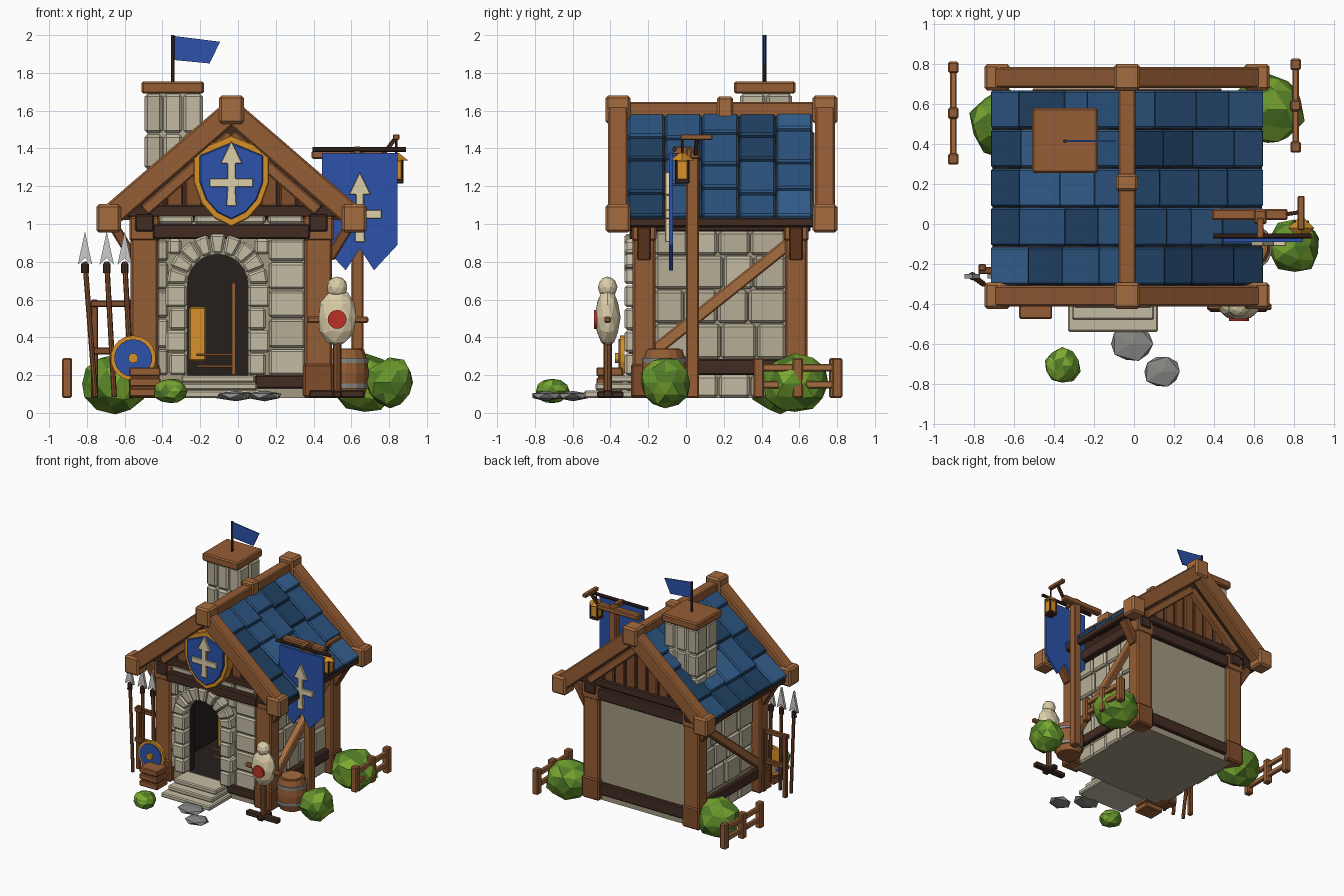
import bpy, bmesh, math, random
from mathutils import Vector, Matrix

if "Cube" in bpy.data.objects:
    bpy.data.objects.remove(bpy.data.objects["Cube"])
random.seed(4)
COL = dict(stone=(.55, .5, .37), stone2=(.46, .42, .3), wall=(.36, .32, .22), wood=(.3, .11, .035), wood2=(.22, .075, .025),
           light=(.38, .15, .05), dark=(.055, .025, .016), black=(.02, .014, .012), roof1=(.025, .09, .22),
           roof2=(.035, .12, .28), roof3=(.015, .055, .13), blue=(.025, .085, .4), gold=(.68, .28, .02), cream=(.72, .62, .4),
           leaf1=(.13, .3, .025), leaf2=(.08, .2, .02), leaf3=(.2, .4, .03), rock=(.24, .24, .23), red=(.5, .03, .02), steel=(.55, .55, .56))
MAT = {}
for k, c in COL.items():
    MAT[k] = bpy.data.materials.new(k)
    MAT[k].diffuse_color = (*c, 1)

def finish(bm, name, mats, bevel=0):
    bmesh.ops.recalc_face_normals(bm, faces=bm.faces)
    me = bpy.data.meshes.new(name)
    bm.to_mesh(me)
    bm.free()
    for m in mats.split():
        me.materials.append(MAT[m])
    ob = bpy.data.objects.new(name, me)
    bpy.context.collection.objects.link(ob)
    if bevel:
        b = ob.modifiers.new("bevel", 'BEVEL')
        b.width, b.segments = bevel, 1
    return ob

def add_box(bm, x0, x1, y0, y1, z0, z1, mi=0):
    m = Matrix.Translation(((x0+x1)/2, (y0+y1)/2, (z0+z1)/2)) @ Matrix.Diagonal((x1-x0, y1-y0, z1-z0, 1))
    vs = bmesh.ops.create_cube(bm, size=1, matrix=m)['verts']
    for f in {f for v in vs for f in v.link_faces}:
        f.material_index = mi

def box(name, mat, x0, x1, y0, y1, z0, z1, bevel=.008):
    bm = bmesh.new()
    add_box(bm, x0, x1, y0, y1, z0, z1)
    return finish(bm, name, mat, bevel)

def axis_matrix(a, b):
    a, b = Vector(a), Vector(b)
    return Matrix.Translation((a+b)/2) @ (b-a).to_track_quat('Z', 'Y').to_matrix().to_4x4(), (b-a).length

def beam(name, mat, a, b, w, h, bevel=.008):
    m, l = axis_matrix(a, b)
    bm = bmesh.new()
    bmesh.ops.create_cube(bm, size=1, matrix=m @ Matrix.Diagonal((w, h, l, 1)))
    return finish(bm, name, mat, bevel)

def rod(name, mat, a, b, r1, r2=None, n=10, bevel=0):
    m, l = axis_matrix(a, b)
    bm = bmesh.new()
    bmesh.ops.create_cone(bm, cap_ends=True, segments=n, radius1=r1, radius2=r1 if r2 is None else r2, depth=l, matrix=m)
    return finish(bm, name, mat, bevel)

def prism(name, mat, pts, y0, y1, bevel=0):
    bm = bmesh.new()
    f = bm.faces.new([bm.verts.new((x, y0, z)) for x, z in pts])
    ext = bmesh.ops.extrude_face_region(bm, geom=[f])['geom']
    bmesh.ops.translate(bm, vec=(0, y1-y0, 0), verts=[v for v in ext if isinstance(v, bmesh.types.BMVert)])
    return finish(bm, name, mat, bevel)

def blob(name, mats, c, s, sub=2, jit=.12):
    bm = bmesh.new()
    bmesh.ops.create_icosphere(bm, subdivisions=sub, radius=1)
    for v in bm.verts:
        v.co = Vector(c) + Vector(p*q for p, q in zip(v.co * random.uniform(1-jit, 1+jit*.5), s))
    for f in bm.faces:
        f.material_index = random.randrange(len(mats.split()))
    return finish(bm, name, mats)

CX = -.035   # house centre line

# hollow house core with arched doorway
core = box("house_core", "wall black", -.48, .41, -.25, .61, .08, 1.02, 0)
DX, DZ, DR = -.108, .68, .16
arch = [(DX+DR*math.cos(math.pi*i/12), DZ+DR*math.sin(math.pi*i/12)) for i in range(13)]
cut1 = prism("door_cutter", "wall black", [(DX+DR, .2)] + arch + [(DX-DR, .2)], -.4, 0)
cut2 = box("room_cutter", "wall black", -.43, .36, -.19, .56, .2, .96, 0)
for c in (cut2, cut1):
    for p in c.data.polygons:
        p.material_index = 1
    c.hide_render = c.hide_viewport = True
    b = core.modifiers.new("cut", 'BOOLEAN')
    b.object, b.operation, b.solver = c, 'DIFFERENCE', 'EXACT'
box("hanging_cloth", "gold", -.26, -.17, .1, .12, .275, .56)
box("rack_post", "wood", -.035, -.01, -.02, .02, .2, .69, .004)
for z in (.24, .3):
    box("rack_rail", "wood", -.22, -.01, -.02, 0, z, z+.015, .003)

# stone facing of side walls
rows = [(.08, .2), (.285, .47), (.475, .65), (.655, .83), (.835, .96)]
for sx, nm in ((1, "right"), (-1, "left")):
    bm = bmesh.new()
    for z0, z1 in rows:
        y = -.165
        while y < .5:
            y2 = min(y + random.uniform(.15, .2), .53)
            if .53 - y2 < .07:
                y2 = .53
            xs = sorted((CX+sx*.435, CX+sx*random.uniform(.465, .48)))
            add_box(bm, *xs, y+.003, y2-.003, z0, z1, random.randrange(2))
            y = y2
    finish(bm, nm+"_wall_stones", "stone stone2", .014)
# stone facing of front wall
bm = bmesh.new()
for z0, z1 in [(.2, .34), (.345, .5), (.505, .65), (.655, .8), (.805, .92)]:
    for x0, x1 in ((-.43, -.37), (.165, .355)):
        add_box(bm, x0, x1, -.275, -.24, z0, z1-.004, random.randrange(2))
for x in (-.42, -.23, -.04, .16):
    add_box(bm, x, x+.185, -.275, -.24, 1.0, 1.05, 0)
for x0, x1 in ((-.37, -.3), (.09, .165)):
    add_box(bm, x0, x1, -.27, -.24, .84, .92)
finish(bm, "front_wall_stones", "stone stone2", .012)
# door surround: arch wedges and jamb blocks
for i in range(9):
    a0, a1 = (math.pi*(i+e)/9 for e in (.04, .96))
    prism("arch_stone", "stone", [(DX+r*math.cos(a), DZ+r*math.sin(a)) for r, a in
          ((.165, a0), (.27, a0), (.27, a1), (.165, a1))], -.325, -.24, .012)
for i in range(4):
    for s in (-1, 1):
        xs = sorted((DX+s*.162, DX+s*(.255+.02*(i % 2))))
        box("jamb_stone", "stone", *xs, -.325, -.24, .2+i*.12, .315+i*.12, .012)
# steps
for i, (yf, e) in enumerate(((-.54, .03), (-.48, .01), (-.42, 0))):
    box("step", "stone", -.3-e, .09+e, yf, -.25, .08+i*.04, .118+i*.04)

# timber frame
for x in (CX-.46, CX+.46):
    s = 1 if x > CX else -1
    for y in (-.222, .583):
        box("corner_post", "wood", x-.073, x+.073, y-.06, y+.06, .08, .97, .012)
        box("post_base", "wood2", x-.08, x+.08, y-.07, y+.07, .08, .26, .012)
        box("post_capital", "wood", x-.08, x+.08, y-.065, y+.065, .91, 1.04, .01)
        beam("eave_strut", "wood2", (x+s*.06, y, .82), (x+s*.17, y, 1.0), .075, .055)
    xf = x + s*.03
    box("side_sill", "dark", xf-.03, xf+.015, -.17, .53, .2, .285)
    box("wall_plate", "dark", x-.05, x+.05, -.3, .66, .96, 1.05)
    beam("diagonal_brace", "light", (xf, -.19, .31), (xf, .55, .9), .06, .065)
    box("eave_board", "dark", CX+s*.65-.025, CX+s*.65+.025, -.31, .68, .985, 1.035)
box("front_sill", "dark", .09, .36, -.28, -.22, .13, .2)
box("back_sill", "dark", -.43, .36, .58, .635, .13, .23)
box("front_tie_beam", "dark", -.45, .38, -.3, -.22, .92, 1.0)
box("back_tie_beam", "dark", -.45, .38, .58, .645, .92, 1.02)
# gables with vertical planks
for y, s in ((-.22, -1), (.6, 1)):
    prism("gable_panel", "dark", [(CX-.58, 1.02), (CX+.58, 1.02), (CX, 1.54)], y-.02, y+.02)
    box("gable_beam", "dark", CX-.55, CX+.55, y-.05, y+.05, 1.035, 1.1)
    for i in range(-4, 5):
        x = CX + i*.1
        box("gable_plank", "wood2", x-.042, x+.042, *sorted((y, y+s*.035)), 1.05, 1.48-.85*abs(x-CX), .006)
    for q in (-1, 1):
        beam("gable_rafter", "wood", (CX, y+s*.05, 1.47), (CX+q*.46, y+s*.05, 1.07), .06, .06)

# roof: tiled slopes, barge boards, ridge
for s in (-1, 1):
    beam("roof_deck", "dark", (CX, .18, 1.56), (CX+s*.66, .18, .995), .98, .035, 0)
    for c in range(5):
        cuts = [0, .22+random.uniform(-.05, .05), .48+random.uniform(-.05, .05), .74+random.uniform(-.05, .05), 1]
        for k in range(4):
            P = lambda t, up: (CX+s*(.02+.655*t), -.21+.196*c, 1.567-.56*t+up)
            beam("roof_tile", random.choice(("roof1", "roof1", "roof2", "roof3")),
                 P(cuts[k]-.02, .0), P(cuts[k+1], .025), .192, .045, .01)
    for y in (-.36, .735):
        beam("barge_board", "wood", (CX, y, 1.595), (CX+s*.655, y, 1.03), .105, .12, .01)
        box("barge_end_block", "light", CX+s*.65-.065, CX+s*.65+.065, y-.066, y+.066, .955, 1.105, .014)
for y in (-.36, .735):
    box("ridge_end_block", "light", CX-.066, CX+.066, y-.066, y+.066, 1.53, 1.68, .014)
box("ridge_beam", "wood", CX-.042, CX+.042, -.36, .735, 1.56, 1.645)
box("ridge_block", "light", CX-.055, CX+.055, .165, .25, 1.55, 1.675, .012)

# chimney with flag
box("chimney_core", "stone2", -.48, -.2, .3, .55, 1.15, 1.69, 0)
bm = bmesh.new()
for z0, z1 in ((1.1, 1.285), (1.29, 1.475), (1.48, 1.69)):
    for x0, x1 in ((-.495, -.4), (-.395, -.295), (-.29, -.185)):
        for y0, y1 in ((.285, .42), (.425, .56)):
            add_box(bm, x0, x1, y0, y1, z0, z1, random.randrange(2))
finish(bm, "chimney_stones", "stone stone2", .016)
box("chimney_cap", "wood", -.51, -.18, .255, .58, 1.69, 1.755, .01)
rod("flag_pole", "dark", (-.345, .415, 1.75), (-.345, .415, 2), .01)
prism("flag", "blue", [(-.337, 1.995), (-.095, 1.965), (-.15, 1.85), (-.337, 1.868)], .41, .42)

# heraldic arrow used on both emblems
def emblem(cx, top, k, y0, y1):
    half = [(0, 0), (.058, -.12), (.021, -.12), (.021, -.2), (.115, -.2), (.115, -.245), (.021, -.245), (.027, -.37*k)]
    prism("emblem", "cream", [(cx+x, top+z) for x, z in half] + [(cx-x, top+z) for x, z in half[:0:-1]], y0, y1, .003)

SH = [(0, 1.47), (.17, 1.4), (.2, 1.39), (.2, 1.22), (.16, 1.11), (.09, 1.03), (0, .985)]
for nm, mat, k, y in (("shield_rim", "gold", 1, -.37), ("shield_field", "blue", .84, -.385)):
    pts = [(x*k, 1.23+(z-1.23)*k) for x, z in SH]
    prism(nm, mat, [(CX+x, z) for x, z in pts] + [(CX-x, z) for x, z in pts[-2:0:-1]], y, -.29, .006)
emblem(CX, 1.44, .93, -.4, -.38)

# banner post, banner and lantern
box("banner_post", "wood", .6, .665, 0, .07, .08, 1.4)
box("banner_arm", "wood", .39, .77, .02, .075, 1.345, 1.39)
rod("banner_rod", "dark", (.395, -.06, 1.395), (.89, -.06, 1.395), .013)
box("rod_bracket", "wood", .615, .65, -.07, .03, 1.37, 1.41, .004)
prism("banner_cloth", "blue", [(.445, 1.375), (.845, 1.375), (.845, .89), (.72, .755), (.645, .87), (.57, .755), (.445, .89)], -.09, -.07)
emblem(.645, 1.275, 1, -.11, -.088)
box("lantern_arm", "wood", .82, .855, -.03, .14, 1.445, 1.475, .005)
beam("lantern_stay", "dark", (.77, .05, 1.37), (.838, .06, 1.46), .02, .02, 0)
rod("lantern_hook", "dark", (.838, -.02, 1.36), (.838, -.02, 1.45), .006)
rod("lantern_roof", "gold", (.838, -.02, 1.335), (.838, -.02, 1.375), .065, .015, 4)
box("lantern_glass", "gold", .808, .868, -.05, .01, 1.235, 1.335, .004)
box("lantern_base", "dark", .8, .876, -.058, .018, 1.215, 1.237, .004)
for x in (.806, .87):
    for y in (-.052, .012):
        rod("lantern_bar", "dark", (x, y, 1.22), (x, y, 1.34), .006, n=4)

# barrel
bm = bmesh.new()
prof = [(.095, .08), (.115, .15), (.12, .21), (.115, .27), (.095, .335)]
for (r0, z0), (r1, z1) in zip(prof, prof[1:]):
    bmesh.ops.create_cone(bm, cap_ends=True, segments=14, radius1=r0, radius2=r1, depth=z1-z0,
                          matrix=Matrix.Translation((.575, -.115, (z0+z1)/2)))
finish(bm, "barrel", "wood")
for z in (.13, .265):
    rod("barrel_hoop", "rock", (.575, -.115, z), (.575, -.115, z+.025), .119, n=14)
rod("barrel_lid", "light", (.575, -.115, .33), (.575, -.115, .342), .08, n=14)

# training dummy
box("dummy_foot", "dark", .375, .67, -.44, -.39, .08, .12)
box("dummy_foot_cross", "dark", .5, .55, -.47, -.33, .08, .115)
rod("dummy_pole", "wood2", (.525, -.415, .1), (.525, -.415, .45), .022, n=8)
box("dummy_arm", "wood", .365, .69, -.432, -.398, .475, .51)
blob("dummy_body", "cream", (.525, -.415, .505), (.105, .068, .155), 2, .03)
blob("dummy_head", "cream", (.525, -.415, .665), (.056, .052, .058), 2, .03)
rod("dummy_target", "red", (.525, -.487, .495), (.525, -.46, .495), .05, n=16)

# spear rack with round shield and crate
for x0, x1 in ((-.755, -.81), (-.655, -.695), (-.56, -.6)):
    rod("spear_shaft", "wood2", (x0, -.3, .085), (x1, -.26, .8), .014, n=8)
    rod("spear_collar", "dark", (x1, -.262, .74), (x1, -.26, .79), .02, n=8)
    prism("spear_tip", "steel", [(x1, .96), (x1+.038, .785), (x1, .82), (x1-.038, .785)], -.272, -.25)
for x in (-.76, -.56):
    box("rack_upright", "wood2", x-.018, x+.018, -.235, -.2, .08, .6, .005)
for z in (.56, .31):
    box("rack_bar", "wood2", -.78, -.54, -.25, -.215, z, z+.035, .005)
for nm, mat, r, y in (("round_shield_rim", "gold", .12, -.35), ("round_shield", "blue", .1, -.358), ("shield_boss", "gold", .026, -.375)):
    rod(nm, mat, (-.555, -.325, .29), (-.555, y, .29), r, n=18)
box("crate", "wood2", -.565, -.42, -.465, -.345, .09, .235, .004)
for z in (.085, .14, .195):
    box("crate_slat", "wood", -.575, -.41, -.475, -.335, z, z+.045, .006)

# fences
for x, y0, y1 in ((-.905, .325, .785), (.81, .385, .8)):
    for y in (y0, (y0+y1)/2, y1):
        box("fence_post", "wood", x-.027, x+.027, y-.028, y+.028, .08, .29)
    for z in (.13, .22):
        box("fence_rail", "light", x-.016, x+.016, y0-.02, y1+.02, z, z+.04, .006)

# bushes and paving stones
for x, y, z, r in ((-.65, .5, .155, .18), (.67, .575, .155, .19), (.805, -.11, .16, .135), (-.36, -.71, .115, .092)):
    blob("bush", "leaf1 leaf2 leaf3", (x, y, z), (r, r, min(r, .155) * (.75 if r < .1 else 1)))
for x, y, r in ((-.01, -.6, .12), (.14, -.74, .105)):
    blob("paving_stone", "rock", (x, y, .09), (r, r*.85, .028), 1, .08)

for m in bpy.data.materials:
    if m.users and not m.is_grease_pencil:
        m.use_nodes = True
        m.node_tree.nodes["Principled BSDF"].inputs["Base Color"].default_value = m.diffuse_color
